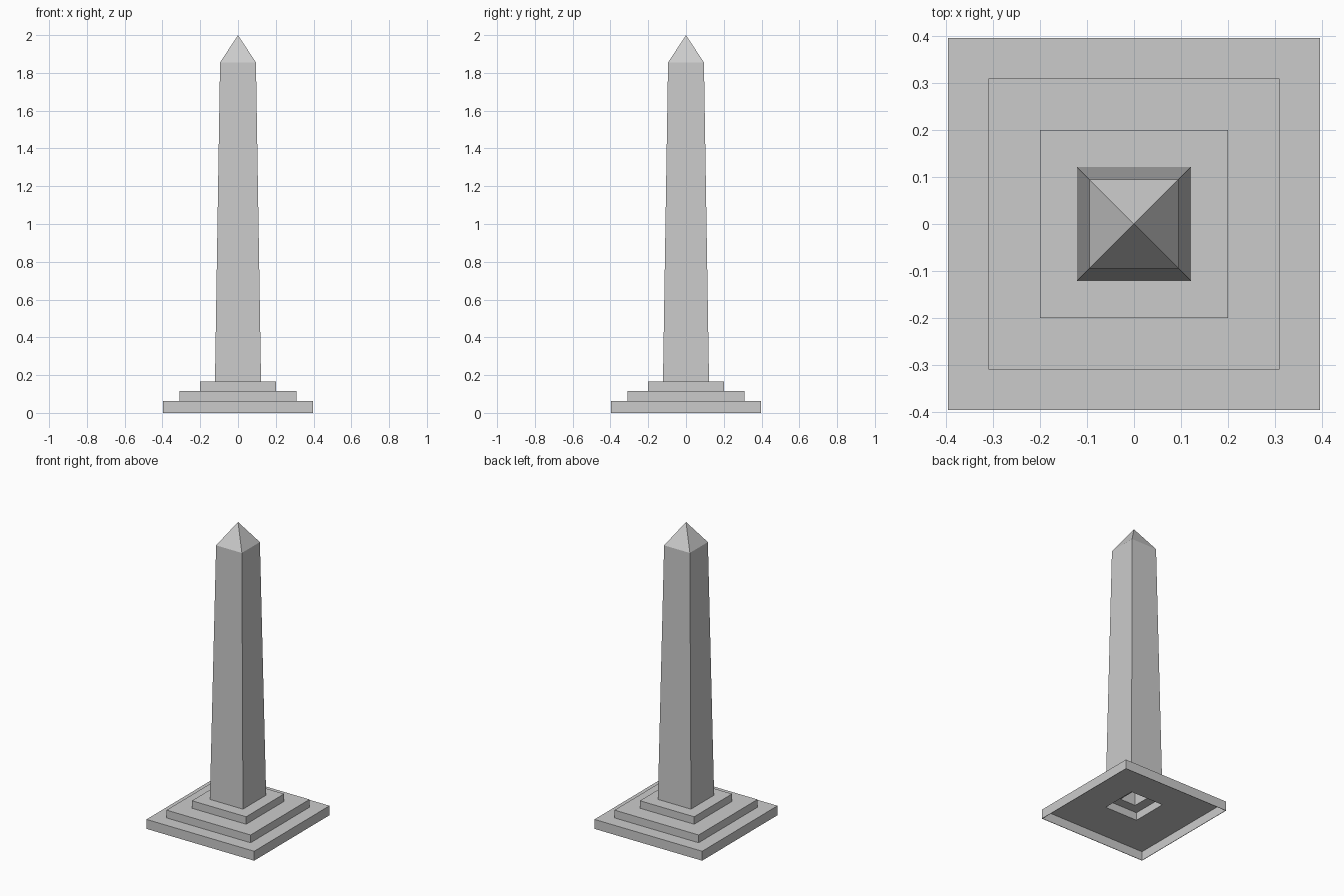
import bpy, bmesh

if "Cube" in bpy.data.objects:
    bpy.data.objects.remove(bpy.data.objects["Cube"])


def square_loft(name, profile, cap_start=False, cap_end=False):
    """Skin square rings given as (half width, height); half width 0 is a point."""
    bm = bmesh.new()
    rings = []
    for h, z in profile:
        if h == 0:
            rings.append([bm.verts.new((0, 0, z))])
        else:
            rings.append([bm.verts.new((sx * h, sy * h, z))
                          for sx, sy in ((-1, -1), (1, -1), (1, 1), (-1, 1))])
    for a, b in zip(rings, rings[1:]):
        for i in range(4):
            j = (i + 1) % 4
            if len(b) == 1:
                bm.faces.new((a[i], a[j], b[0]))
            else:
                bm.faces.new((a[i], a[j], b[j], b[i]))
    if cap_start:
        bm.faces.new(rings[0][::-1])
    if cap_end:
        bm.faces.new(rings[-1])
    mesh = bpy.data.meshes.new(name)
    bm.to_mesh(mesh)
    bm.free()
    obj = bpy.data.objects.new(name, mesh)
    bpy.context.collection.objects.link(obj)
    return obj


BASE, SHAFT, TOP = 0.397, 0.122, 0.095
Z1, Z2, Z3 = 0.063, 0.115, 0.165
T = 0.003  # thin shell of the hollow base

# Stepped base, hollow underneath with a stepped recess
square_loft("stepped_base", [
    (0.058, 0.30), (0.058, Z2 - T), (SHAFT, Z2 - T), (SHAFT, Z1 - T),
    (BASE - T, Z1 - T), (BASE - T, 0),
    (BASE, 0), (BASE, Z1), (0.31, Z1), (0.31, Z2), (0.20, Z2), (0.20, Z3),
    (SHAFT, Z3)], cap_start=True)

# Tapered shaft
square_loft("shaft", [(SHAFT, Z3), (TOP, 1.855)])

# Pointed cap
square_loft("pyramid_cap", [(TOP, 1.855), (0, 2.0)])
